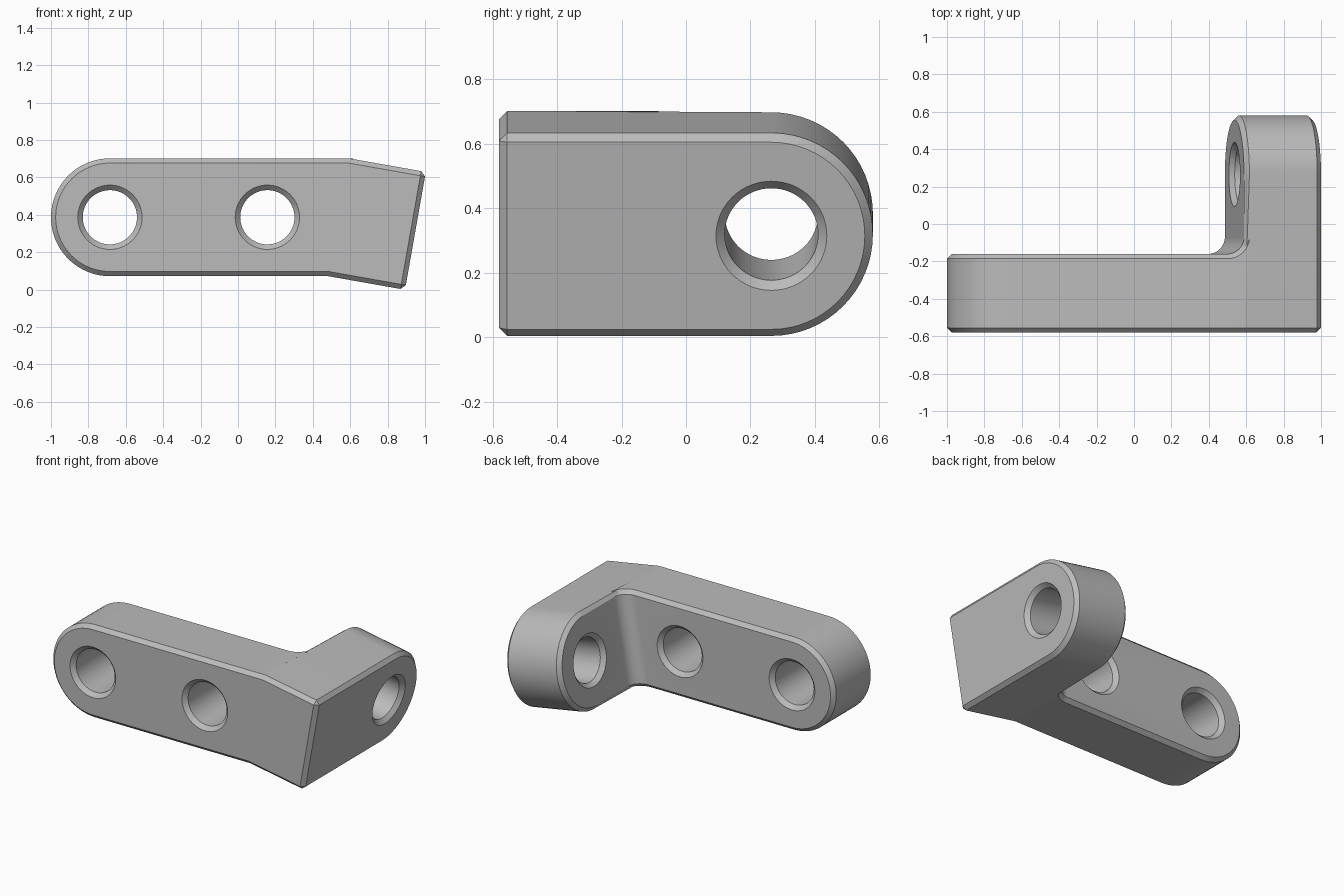
import bpy, bmesh, math
from mathutils import Vector, Matrix

cube = bpy.data.objects.get("Cube")
if cube:
    bpy.data.objects.remove(cube, do_unlink=True)

TILT = math.radians(10)
R = 0.315                       # half height and end radius
CX, CZ = 0.537, 0.387           # middle of the bend line
FRONT, BACK = -0.58, -0.16      # faces of the long arm
THICK = 0.418                   # thickness of the tilted arm
LEFT_X, END_Y = -0.685, 0.265   # centres of the rounded ends
FILLET, CHAMFER = 0.09, 0.025
SEG, FSEG = 32, 12

steel = bpy.data.materials.new("plain grey")
steel.use_nodes = True
grey = (0.5, 0.5, 0.5, 1)
steel.diffuse_color = grey
steel.node_tree.nodes["Principled BSDF"].inputs["Base Color"].default_value = grey


def make_object(name, bm):
    bmesh.ops.recalc_face_normals(bm, faces=bm.faces[:])
    mesh = bpy.data.meshes.new(name)
    bm.to_mesh(mesh)
    bm.free()
    mesh.materials.append(steel)
    obj = bpy.data.objects.new(name, mesh)
    bpy.context.collection.objects.link(obj)
    return obj


# Bracket body: a level arm and a side arm tilted about the bend line
bm = bmesh.new()


def point(u, k, y):
    """u runs across the bend, k is height from -1 to 1."""
    x, z = CX + k * R * math.tan(TILT), CZ + k * R
    if u > 0:
        return bm.verts.new((x + u * math.cos(TILT), y, z - u * math.sin(TILT)))
    return bm.verts.new((x + u, y, z))


def left_end(y):
    angles = [math.pi * (i / SEG - 0.5) for i in range(SEG + 1)]
    return [bm.verts.new((LEFT_X - R * math.cos(a), y, CZ + R * math.sin(a)))
            for a in angles]


def side_end(u):
    angles = [math.pi * (0.5 - i / SEG) for i in range(SEG + 1)]
    return [point(u, math.sin(a), END_Y + R * math.cos(a)) for a in angles]


def fillet(k):
    angles = [math.pi / 2 * j / FSEG for j in range(FSEG + 1)]
    return [point(FILLET * (math.sin(a) - 1), k, BACK + FILLET * (1 - math.cos(a)))
            for a in angles]


out_l, in_l = left_end(FRONT), left_end(BACK)
out_r, in_r = side_end(THICK), side_end(0)
bend = {k: point(0, k, FRONT) for k in (1, -1)}
corner = {k: point(THICK, k, FRONT) for k in (1, -1)}
curve = {k: fillet(k) for k in (1, -1)}

face = bm.faces.new
face(out_l + [bend[1], corner[1], corner[-1], bend[-1]])       # front
face([corner[1]] + out_r + [corner[-1]])                       # outer side
face(in_l + [curve[1][0], curve[-1][0]])                       # back
face([curve[1][-1]] + in_r + [curve[-1][-1]])                  # inner side
for j in range(FSEG):
    face((curve[1][j], curve[1][j + 1], curve[-1][j + 1], curve[-1][j]))
for outer, inner in ((out_l, in_l), (out_r, in_r)):
    for i in range(SEG):
        face((outer[i], outer[i + 1], inner[i + 1], inner[i]))
for k, l, r in ((1, -1, 0), (-1, 0, -1)):                      # top and bottom
    face([out_l[l], bend[k]] + curve[k][::-1] + [in_l[l]])
    face([bend[k], corner[k], out_r[r], in_r[r], curve[k][-1]])
body = make_object("angled_bracket", bm)

bevel = body.modifiers.new("edge_chamfer", 'BEVEL')
bevel.width = CHAMFER
bevel.segments = 1
bevel.limit_method = 'ANGLE'
bevel.angle_limit = math.radians(40)
bevel.use_clamp_overlap = False


# Bolt holes with countersunk rims
def hole_cutter(name, origin, direction, depth):
    bore, sink, extra, sides = 0.145, 0.027, 0.05, 64
    turn = Vector((0, 0, 1)).rotation_difference(Vector(direction)).to_matrix().to_4x4()
    place = Matrix.Translation(origin) @ turn
    profile = [(-extra, bore + sink + extra), (sink, bore),
               (depth - sink, bore), (depth + extra, bore + sink + extra)]
    bm = bmesh.new()
    rings = []
    for d, r in profile:
        rings.append([bm.verts.new(place @ Vector((r * math.cos(a), r * math.sin(a), d)))
                      for a in (2 * math.pi * i / sides for i in range(sides))])
    for a, b in zip(rings, rings[1:]):
        for i in range(sides):
            j = (i + 1) % sides
            bm.faces.new((a[i], a[j], b[j], b[i]))
    bm.faces.new(rings[0])
    bm.faces.new(rings[-1])
    cutter = make_object(name, bm)
    cutter.hide_render = True
    return cutter


cutters = [hole_cutter("end_hole", (LEFT_X, FRONT, CZ), (0, 1, 0), BACK - FRONT),
           hole_cutter("middle_hole", (0.157, FRONT, CZ), (0, 1, 0), BACK - FRONT),
           hole_cutter("side_hole", (CX, END_Y, CZ),
                       (math.cos(TILT), 0, -math.sin(TILT)), THICK)]
for cutter in cutters:
    cut = body.modifiers.new(cutter.name, 'BOOLEAN')
    cut.operation = 'DIFFERENCE'
    cut.solver = 'EXACT'
    cut.object = cutter

# Finish: apply the cuts and smooth only the curved walls
bpy.ops.object.select_all(action='DESELECT')
body.select_set(True)
bpy.context.view_layer.objects.active = body
for name in [m.name for m in body.modifiers]:
    bpy.ops.object.modifier_apply(modifier=name)
for cutter in cutters:
    bpy.data.objects.remove(cutter, do_unlink=True)
bpy.ops.object.shade_smooth_by_angle(angle=math.radians(8.5))
